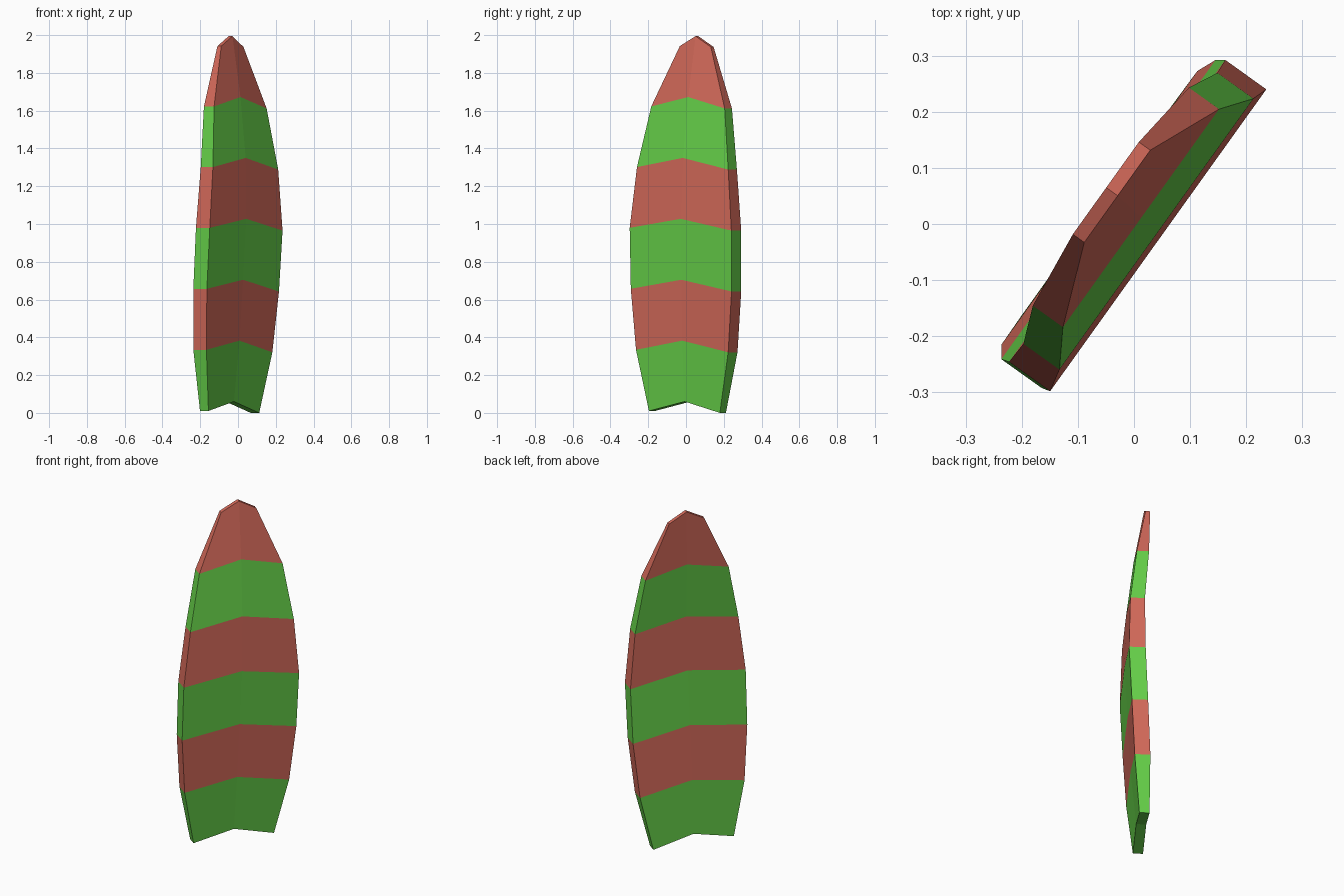
import bpy, bmesh, math
from mathutils import Matrix

if "Cube" in bpy.data.objects:
    bpy.data.objects.remove(bpy.data.objects["Cube"])

# Cross-sections from tail to nose: half width, front offset, thickness
SECTIONS = [
    (0.231, 0.013, 0.055),
    (0.300, -0.018, 0.085),
    (0.328, -0.036, 0.088),
    (0.331, -0.052, 0.090),
    (0.297, -0.043, 0.079),
    (0.239, -0.004, 0.066),
    (0.101, 0.053, 0.025),
]
STEP, CHEVRON = 0.3225, 0.055


def material(name, color):
    m = bpy.data.materials.new(name)
    m.diffuse_color = color
    m.use_nodes = True
    m.node_tree.nodes["Principled BSDF"].inputs["Base Color"].default_value = m.diffuse_color
    return m


bm = bmesh.new()

# Each ring: left, middle, right on the front, then right, middle, left on the back
rings = []
for i, (w, front, t) in enumerate(SECTIONS):
    z = 0.01 + STEP * i
    pts = [(-w, front, z), (0, front, z + CHEVRON), (w, front, z),
           (w, front + t, z), (0, front + t, z + CHEVRON), (-w, front + t, z)]
    rings.append([bm.verts.new(p) for p in pts])

# Alternating stripes between neighbouring rings
for i in range(len(rings) - 1):
    a, b = rings[i], rings[i + 1]
    for k in range(6):
        n = (k + 1) % 6
        bm.faces.new((a[k], a[n], b[n], b[k])).material_index = i % 2

# Notched tail and pointed nose caps
for ring, mat in ((rings[0], 0), (rings[-1], 1)):
    for k in (0, 1):
        bm.faces.new((ring[k], ring[k + 1], ring[4 - k], ring[5 - k])).material_index = mat

bmesh.ops.recalc_face_normals(bm, faces=bm.faces)

# Lean slightly sideways, then turn to the diagonal pose
pose = (Matrix.Rotation(math.radians(54.4), 4, 'Z')
        @ Matrix.Translation((0.002, 0, 1))
        @ Matrix.Rotation(0.022, 4, 'Y')
        @ Matrix.Translation((0, 0, -1)))
bm.transform(pose)

# Rest on the ground
low = min(v.co.z for v in bm.verts)
bm.transform(Matrix.Translation((0, 0, -low)))

mesh = bpy.data.meshes.new("surfboard")
bm.to_mesh(mesh)
bm.free()
mesh.materials.append(material("green_stripe", (0.13, 0.62, 0.065, 1)))
mesh.materials.append(material("red_stripe", (0.64, 0.14, 0.10, 1)))
board = bpy.data.objects.new("surfboard", mesh)
bpy.context.collection.objects.link(board)
